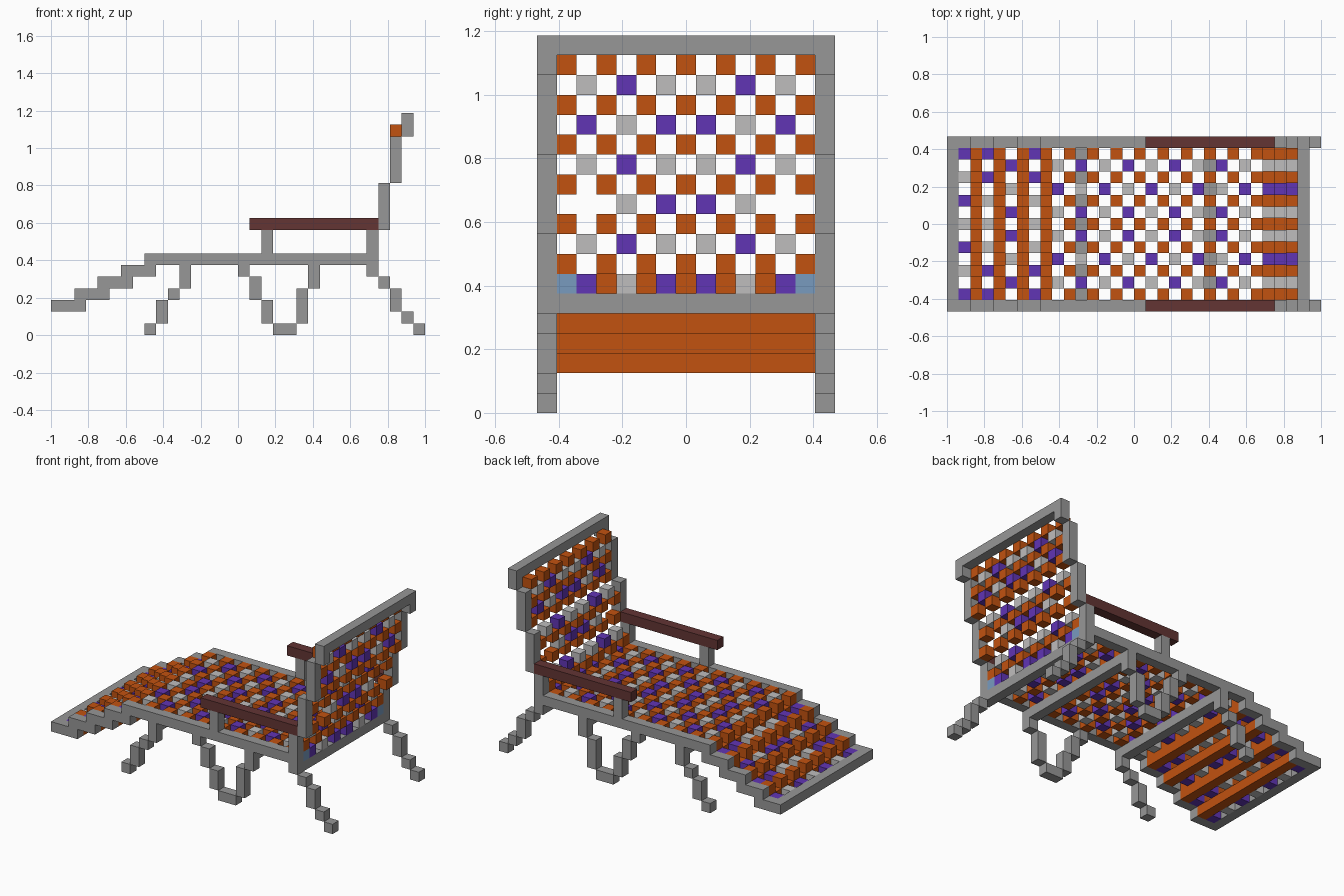
import bpy, bmesh
from mathutils import Vector

cube = bpy.data.objects.get("Cube")
if cube:
    bpy.data.objects.remove(cube, do_unlink=True)

U = 1 / 16                     # edge of one block
SIDES = (0, 14)                # block columns of the two side frames
INNER = range(1, 14)           # block columns of the woven panel


def material(name, rgb):
    m = bpy.data.materials.new(name)
    m.use_nodes = True
    m.diffuse_color = (*rgb, 1)
    m.node_tree.nodes["Principled BSDF"].inputs["Base Color"].default_value = (*rgb, 1)
    return m


GREY = material("frame_grey", (0.31, 0.31, 0.31))
ORANGE = material("weave_orange", (0.54, 0.085, 0.005))
PURPLE = material("weave_purple", (0.12, 0.035, 0.46))
LIGHT = material("weave_light_grey", (0.52, 0.51, 0.51))
WOOD = material("armrest_dark_red", (0.125, 0.035, 0.034))
BLUE = material("corner_blue", (0.19, 0.33, 0.52))


def block(i, j, k, ni=1, nj=1, nk=1):
    """Block run starting at grid cell (i, j, k)."""
    return (i, j, k), (ni, nj, nk)


def build(name, mat, blocks):
    bm = bmesh.new()
    for start, size in blocks:
        verts = bmesh.ops.create_cube(bm, size=1)["verts"]
        for v in verts:
            cell = [s + n * (c + 0.5) for s, n, c in zip(start, size, v.co)]
            v.co = Vector((cell[0] - 16, cell[1] - 7.5, cell[2])) * U
    mesh = bpy.data.meshes.new(name)
    bm.to_mesh(mesh)
    bm.free()
    mesh.materials.append(mat)
    obj = bpy.data.objects.new(name, mesh)
    bpy.context.collection.objects.link(obj)


def paired(name, mat, runs):
    """The same side profile (i, k, ni, nk) on both sides."""
    for label, j in zip(("right", "left"), SIDES):
        build(label + "_" + name, mat,
              [block(i, j, k, ni, 1, nk) for i, k, ni, nk in runs])


# Side frames: stepped foot, long rail, stepped back posts
paired("foot_steps", GREY, [(2 * s, 2 + s, 3, 1) for s in range(4)])
paired("seat_rail", GREY, [(8, 6, 20, 1)])
paired("back_post", GREY, [(27, 7, 1, 2), (28, 9, 1, 4), (29, 13, 1, 4), (30, 17, 1, 2)])

# Legs
paired("front_leg", GREY, [(8, 0, 1, 1), (9, 1, 1, 2), (10, 3, 1, 1), (11, 4, 1, 2)])
paired("middle_leg", GREY, [(16, 5, 1, 1), (17, 3, 1, 2), (18, 1, 1, 2),
                            (19, 0, 2, 1), (21, 1, 1, 2), (21, 3, 1, 1), (22, 4, 1, 2)])
paired("rear_leg", GREY, [(27, 5, 1, 1), (28, 4, 1, 1), (29, 2, 1, 2),
                          (30, 1, 1, 1), (31, 0, 1, 1)])

# Armrests
paired("armrest_post", GREY, [(18, 7, 1, 2)])
paired("armrest", WOOD, [(17, 9, 11, 1)])

# Cross bars
bars = {"foot_bar": (0, 2), "front_bar": (11, 5), "middle_bar": (22, 5),
        "rear_bar": (27, 5), "top_bar": (30, 18)}
for name, (i, k) in bars.items():
    build(name, GREY, [block(i, 1, k, 1, 13, 1)])

# Woven panel: orange rows alternate with rows of accent blocks
orange, purple, light = [], [], []


def orange_row(i, k):
    orange.extend(block(i, j, k) for j in INNER if j % 2)


def accent_row(i, k, cols, purples):
    for j in cols:
        (purple if j in purples else light).append(block(i, j, k))


EVEN = range(2, 13, 2)
ODD = range(1, 14, 2)
WIDE, NARROW = (2, 6, 8, 12), (4, 10)

# Stepped foot, each step closed by a solid orange riser
for s in range(4):
    orange.append(block(2 * s + 2, 1, s + 2, 1, 13, 1))
    orange_row(2 * s + 2, s + 3)
accent_row(1, 2, ODD, (1, 5, 9, 13))
accent_row(3, 3, ODD, (1, 3, 11, 13))
accent_row(5, 4, EVEN, WIDE)
accent_row(7, 5, ODD, (1, 3, 11, 13))

# Flat seat
for i in range(9, 28):
    if i % 2 == 0:
        orange_row(i, 6)
    else:
        accent_row(i, 6, EVEN, WIDE if i % 4 == 3 else NARROW)

# Leaning back
for k in range(7, 18):
    i = 27 if k < 9 else 28 if k < 13 else 29
    if k % 2:
        orange_row(i, k)
    else:
        cols = range(4, 11, 2) if k == 10 else EVEN
        accent_row(i, k, cols, WIDE if k % 4 == 2 else NARROW)

build("orange_weave", ORANGE, orange)
build("purple_weave", PURPLE, purple)
build("light_weave", LIGHT, light)
build("seat_corners", BLUE, [block(27, j, 6) for j in (1, 13)])
